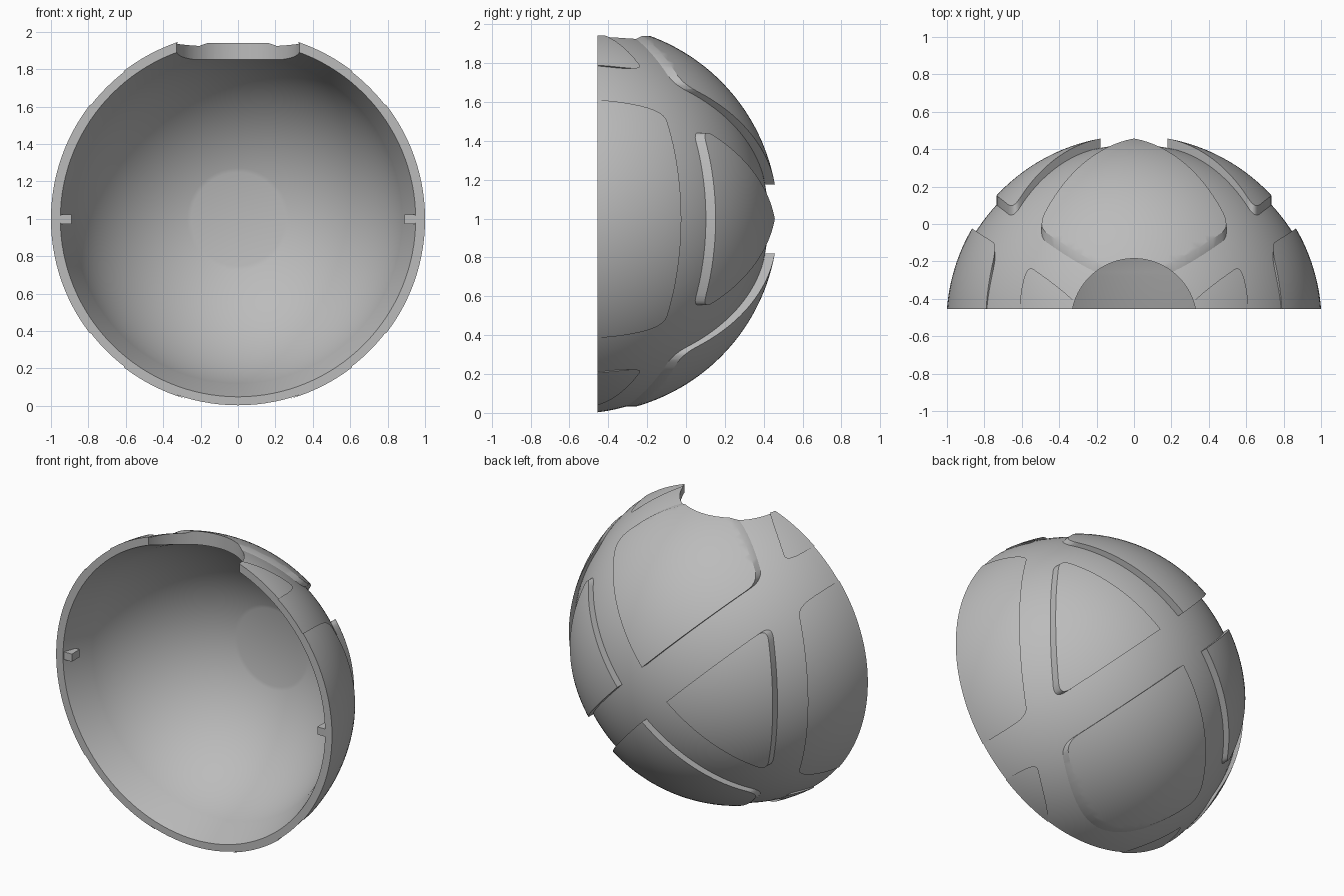
import bpy, bmesh, math
from mathutils import Vector

if "Cube" in bpy.data.objects:
    bpy.data.objects.remove(bpy.data.objects["Cube"], do_unlink=True)

R = 1.003            # outer sphere radius
CY, CZ = -0.53, 0.998  # sphere centre
RIM = -0.455         # plane of the open front
SINK = 0.05          # groove floor is the same sphere shifted forward
GAP = 0.178          # offset of panel edges from the diagonals

grey = bpy.data.materials.new("plain grey")
grey.use_nodes = True
grey.diffuse_color = (0.5, 0.5, 0.5, 1)
grey.node_tree.nodes["Principled BSDF"].inputs["Base Color"].default_value = (0.5, 0.5, 0.5, 1)


def finish(bm, name):
    bmesh.ops.recalc_face_normals(bm, faces=bm.faces)
    mesh = bpy.data.meshes.new(name)
    bm.to_mesh(mesh)
    bm.free()
    mesh.materials.append(grey)
    ob = bpy.data.objects.new(name, mesh)
    bpy.context.collection.objects.link(ob)
    return ob


def lathe(name, profile, steps=128):
    """Spin a closed (radius, y) profile about the front-back axis."""
    bm = bmesh.new()
    verts = [bm.verts.new((r, y, CZ)) for r, y in profile]
    edges = [bm.edges.new(pair) for pair in zip(verts, verts[1:])]
    bmesh.ops.spin(bm, geom=verts + edges, cent=(0, 0, CZ), axis=(0, 1, 0),
                   angle=math.tau, steps=steps, use_merge=True)
    bmesh.ops.remove_doubles(bm, verts=bm.verts, dist=1e-5)
    return finish(bm, name)


def arc(radius, cy, r0, r1, n=40):
    """Sphere profile from distance r0 to r1 off the axis."""
    a0, a1 = math.asin(r0 / radius), math.asin(r1 / radius)
    angles = [a0 + (a1 - a0) * i / n for i in range(n + 1)]
    return [(radius * math.sin(a), cy + radius * math.cos(a)) for a in angles]


def rim_radius(cy):
    return math.sqrt(R * R - (RIM - cy) ** 2)


def cut(ob, cutter, operation):
    mod = ob.modifiers.new("cut", 'BOOLEAN')
    mod.object, mod.operation, mod.solver = cutter, operation, 'EXACT'
    bpy.ops.object.select_all(action='DESELECT')
    bpy.context.view_layer.objects.active = ob
    ob.select_set(True)
    bpy.ops.object.modifier_apply(modifier=mod.name)


def smooth(ob):
    bpy.ops.object.select_all(action='DESELECT')
    bpy.context.view_layer.objects.active = ob
    ob.select_set(True)
    bpy.ops.object.shade_smooth_by_angle(angle=math.radians(30))


# Panel outlines, drawn in x and z about the sphere axis
INNER, OUTER = (0.735, 0.965), (0.866, 1.015)


def corner(ellipse, shift):
    """Where the line z = x + shift meets an ellipse."""
    a, b = ellipse
    p, q, s = 1 / a**2 + 1 / b**2, 2 * shift / b**2, shift**2 / b**2 - 1
    x = (-q + math.sqrt(q * q - 4 * p * s)) / (2 * p)
    return Vector((x, x + shift))


def sweep(ellipse, start, end, n=40):
    a, b = ellipse
    t0 = math.atan2(start[1] / b, start[0] / a)
    t1 = math.atan2(end[1] / b, end[0] / a)
    ts = [t0 + (t1 - t0) * i / n for i in range(n + 1)]
    return [Vector((a * math.cos(t), b * math.sin(t))) for t in ts]


def rounded(before, path, radius=0.05):
    """Path with its first corner rounded towards the point before it."""
    c = path[0]
    kept = [p for p in path if (p - c).length > radius]
    p0, p1 = c + (before - c).normalized() * radius, kept[0]
    ts = [i / 6 for i in range(6)]
    return [p0 * (1 - t)**2 + c * 2 * t * (1 - t) + p1 * t * t for t in ts] + kept


def both_ends(before, after, path):
    path = rounded(before, path)
    return rounded(after, path[::-1])


def mirror_z(v):
    return Vector((v[0], -v[1]))


def mirror_x(v):
    return Vector((-v[0], v[1]))


tip = Vector((GAP, 0))
c = corner(INNER, -GAP)
back_side = [tip] + both_ends(mirror_z(tip), tip, sweep(INNER, mirror_z(c), c))

tip = Vector((0, GAP))
c = corner(INNER, GAP)
back_upper = [tip] + both_ends(tip, tip, sweep(INNER, c, mirror_x(c)))

c = corner(OUTER, -GAP)
far = Vector((1.3, 1.3 - GAP))
front_side = [far, mirror_z(far)] + both_ends(mirror_z(far), far, sweep(OUTER, mirror_z(c), c))[::-1]

c = corner(OUTER, GAP)
far = Vector((1.3 - GAP, 1.3))
front_corner = [far] + rounded(far, sweep(OUTER, c, (0.12, 1.0))) + [Vector((0.12, 1.3))]


def prisms(outline, signs):
    bm = bmesh.new()
    for sx, sz in signs:
        face = bm.faces.new([bm.verts.new((sx * p.x, -0.6, CZ + sz * p.y)) for p in outline])
        out = bmesh.ops.extrude_face_region(bm, geom=[face])
        moved = [v for v in out["geom"] if isinstance(v, bmesh.types.BMVert)]
        bmesh.ops.translate(bm, verts=moved, vec=(0, 1.4, 0))
    ob = finish(bm, "panel_cutter")
    ob.hide_render = True
    return ob


# Cutter for the round notch at the top
bm = bmesh.new()
bmesh.ops.create_cone(bm, cap_ends=True, segments=96, radius1=0.335, radius2=0.335, depth=0.8)
bmesh.ops.translate(bm, verts=bm.verts, vec=(0, -0.52, 1.9))
notch = finish(bm, "notch_cutter")
notch.hide_render = True

# Hollow dome: groove floor outside, flat rim, sloped lip, bowl with a flat disc
floor_y = CY - SINK
inside = arc(0.92, CY, 0.25, 0.885)
profile = arc(R, floor_y, 0, rim_radius(floor_y)) + [(0.95, RIM)] + inside[::-1] + [(0, inside[0][1])]
shell = lathe("dome_shell", profile)
cut(shell, notch, 'DIFFERENCE')
smooth(shell)

# Raised panels, sliced out of a thin layer over the groove floor
under_y = floor_y - 0.01
layer = arc(R, CY, 0, rim_radius(CY)) + arc(R, under_y, 0, rim_radius(under_y))[::-1]
left_right = [(1, 1), (-1, 1)]
up_down = [(1, 1), (1, -1)]
corners = left_right + [(1, -1), (-1, -1)]
for name, outline, signs in (("back_side_panels", back_side, left_right),
                             ("back_upper_and_lower_panels", back_upper, up_down),
                             ("front_side_panels", front_side, left_right),
                             ("front_corner_panels", front_corner, corners)):
    panel = lathe(name, layer)
    cutter = prisms(outline, signs)
    cut(panel, cutter, 'INTERSECT')
    cut(panel, notch, 'DIFFERENCE')
    smooth(panel)
    bpy.data.objects.remove(cutter, do_unlink=True)
bpy.data.objects.remove(notch, do_unlink=True)

# Small locating tabs inside the rim
for side, sx in (("left", 1), ("right", -1)):
    bm = bmesh.new()
    bmesh.ops.create_cube(bm, size=1)
    bmesh.ops.scale(bm, verts=bm.verts, vec=(0.07, 0.08, 0.05))
    bmesh.ops.translate(bm, verts=bm.verts, vec=(sx * 0.925, RIM + 0.045, CZ))
    finish(bm, side + "_tab")
